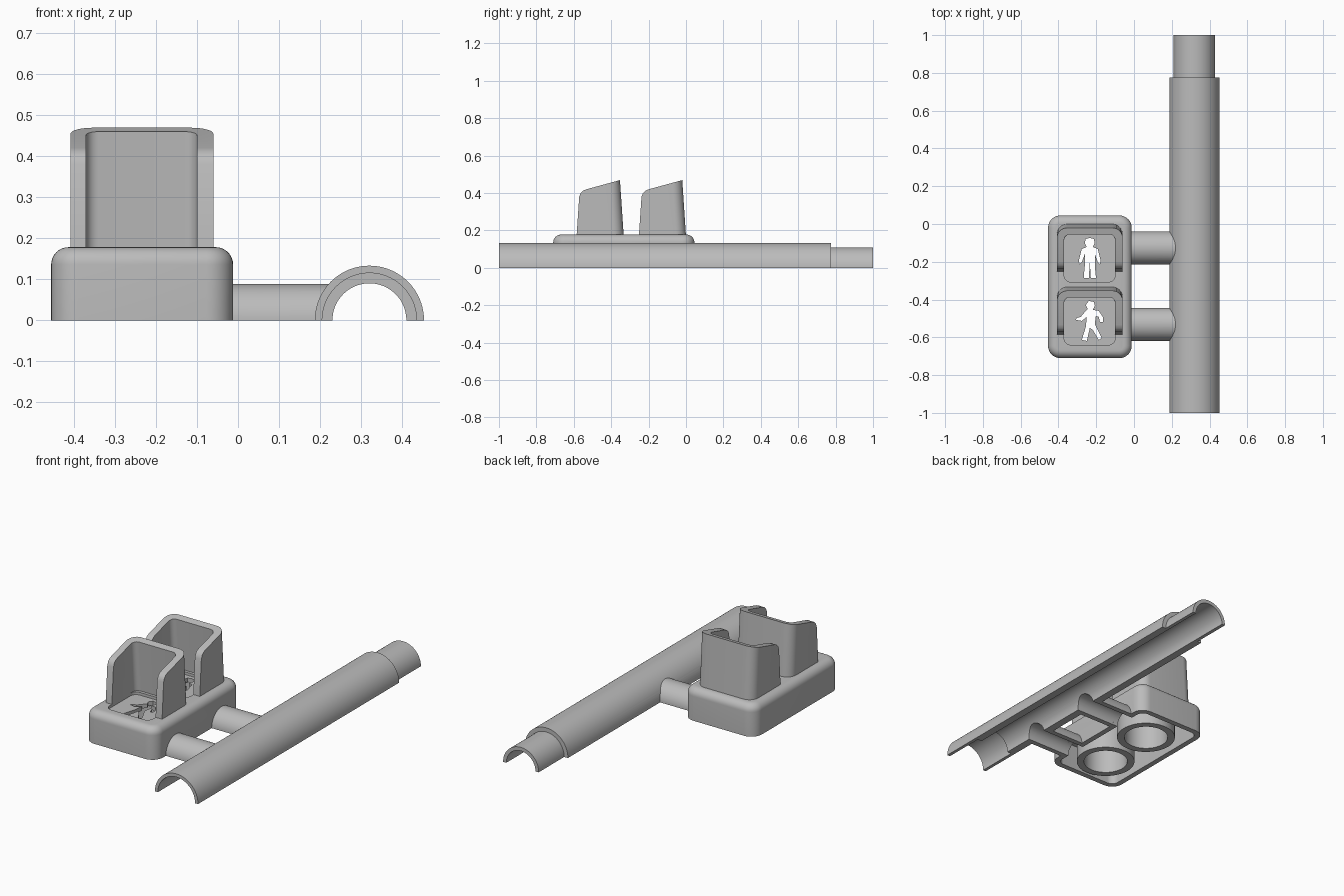
import bpy, bmesh, math
from math import sin, cos, pi

if "Cube" in bpy.data.objects:
    bpy.data.objects.remove(bpy.data.objects["Cube"], do_unlink=True)

grey = bpy.data.materials.new("plain grey")
grey.use_nodes = True
GREY = (0.5, 0.5, 0.5, 1)
grey.diffuse_color = GREY
grey.node_tree.nodes["Principled BSDF"].inputs["Base Color"].default_value = GREY


def finish(name, bm):
    bmesh.ops.recalc_face_normals(bm, faces=bm.faces)
    mesh = bpy.data.meshes.new(name)
    bm.to_mesh(mesh)
    bm.free()
    mesh.materials.append(grey)
    ob = bpy.data.objects.new(name, mesh)
    bpy.context.collection.objects.link(ob)
    return ob


def activate(ob):
    bpy.ops.object.select_all(action='DESELECT')
    ob.select_set(True)
    bpy.context.view_layer.objects.active = ob


def boolean(ob, cutter, operation='DIFFERENCE'):
    activate(ob)
    mod = ob.modifiers.new("cut", 'BOOLEAN')
    mod.operation, mod.solver, mod.object = operation, 'EXACT', cutter
    bpy.ops.object.modifier_apply(modifier=mod.name)
    bpy.data.objects.remove(cutter, do_unlink=True)


def prism(name, outline, low, high, axis='z', bevel=0):
    """Extrude an outline along z, or a (y, z) outline along x."""
    bm = bmesh.new()
    place = (lambda a, b, h: (a, b, h)) if axis == 'z' else (lambda a, b, h: (h, a, b))
    face = bm.faces.new([bm.verts.new(place(a, b, low)) for a, b in outline])
    ext = bmesh.ops.extrude_face_region(bm, geom=[face])["geom"]
    for v in (g for g in ext if isinstance(g, bmesh.types.BMVert)):
        v.co["xyz".index(axis)] = high
    if bevel:
        edges = [e for e in bm.edges if all(v.co.z == v2.co.z and v.co.z > low + 0.001
                                            for v, v2 in [e.verts])]
        bmesh.ops.bevel(bm, geom=edges, offset=bevel, segments=8, profile=0.5, affect='EDGES')
    return finish(name, bm)


def rounded(x0, x1, y0, y1, r, n=8):
    centres = [(x1 - r, y1 - r), (x0 + r, y1 - r), (x0 + r, y0 + r), (x1 - r, y0 + r)]
    return [(cx + r * cos((q + i / n) * pi / 2), cy + r * sin((q + i / n) * pi / 2))
            for q, (cx, cy) in enumerate(centres) for i in range(n + 1)]


def lathe(name, profile, place, sweep=pi, steps=40):
    """Turn a closed (radius, distance) profile round an axis."""
    bm = bmesh.new()
    full = sweep > 6
    rings = []
    for i in range(steps if full else steps + 1):
        a = sweep * i / steps
        rings.append([bm.verts.new(place(r * cos(a), r * sin(a), h)) for r, h in profile])
    n = len(profile)
    for i in range(steps):
        p, q = rings[i], rings[(i + 1) % len(rings)]
        for j in range(n):
            k = (j + 1) % n
            bm.faces.new((p[j], p[k], q[k], q[j]))
    if not full:
        bm.faces.new(rings[0])
        bm.faces.new(rings[-1])
    return finish(name, bm)


def rod(radius, low, high, place):
    """Solid round cutter."""
    bm = bmesh.new()
    ends = [[bm.verts.new(place(radius * cos(i * pi / 24), radius * sin(i * pi / 24), h))
             for i in range(48)] for h in (low, high)]
    for e in ends:
        bm.faces.new(e)
    for i in range(48):
        k = (i + 1) % 48
        bm.faces.new((ends[0][i], ends[0][k], ends[1][k], ends[1][i]))
    return finish("cutter", bm)


POLE_X, BOX_X = 0.32, -0.234
ARMS = {"upper": -0.127, "lower": -0.532}
LAMPS = {"upper": -0.18, "lower": -0.513}
BOX_TOP = 0.178


def along_pole(a, b, h):
    return (POLE_X + a, h, b)


def along_arm(y):
    return lambda a, b, h: (h, y + a, b)


# Half-round pole with a socket at the front and a spigot at the back
pole = lathe("pole", [(0.133, -1), (0.133, 0.775), (0.11, 0.775), (0.11, 1),
                      (0.09, 1), (0.09, -0.77), (0.115, -0.77), (0.115, -1)], along_pole)

# Housing: rounded box, hollow from below
housing = prism("housing", rounded(-0.455, -0.012, -0.71, 0.045, 0.065), 0, BOX_TOP, bevel=0.042)
boolean(housing, prism("cutter", rounded(-0.425, -0.042, -0.68, 0.015, 0.04), -0.1, 0.14))

# Hollow arms joining the housing to the pole
parts = [pole, housing]
for side, y in ARMS.items():
    arm = lathe(side + "_arm", [(0.088, -0.03), (0.088, 0.3), (0.06, 0.3), (0.06, -0.03)],
                along_arm(y))
    boolean(arm, rod(0.1, -2, 2, along_pole))
    boolean(pole, rod(0.06, 0.1, 0.3, along_arm(y)))
    boolean(housing, rod(0.06, -0.06, 0.1, along_arm(y)))
    parts.append(arm)

# Pedestrian outlines, in steps of 0.0053
half = [(0, 20), (4, 19), (5, 15), (3, 11), (8, 9), (11, -3), (10, -6), (8, -4),
        (5, 4), (5, -8), (6, -18), (6, -20), (1, -20), (0, -4)]
standing = half + [(-x, y) for x, y in half[-2:0:-1]]
walking = [(-4, 16), (-1, 20), (4, 19), (5, 15), (3, 11), (9, 10), (13, 4), (13, -1),
           (10, -1), (9, 4), (6, 5), (5, -3), (8, -9), (12, -17), (9, -19), (3, -9),
           (0, -7), (-3, -20), (-8, -19), (-4, -6), (-3, 4), (-8, 0), (-14, 1),
           (-13, 3), (-9, 4), (-4, 10), (-2, 12)]

for (side, y), figure in zip(LAMPS.items(), (standing, walking)):
    # Recessed window with a pedestrian cut right through
    boolean(housing, prism("cutter", rounded(-0.37, -0.1, y - 0.127, y + 0.127, 0.035),
                           BOX_TOP - 0.015, 0.3))
    boolean(housing, prism("cutter", [(BOX_X + a * 0.0053, y + b * 0.0053) for a, b in figure],
                           0.1, 0.3))

    # Lamp tube inside the housing
    parts.append(lathe(side + "_lamp_tube", [(0.153, 0), (0.153, 0.15), (0.115, 0.15), (0.115, 0)],
                       lambda a, b, h, y=y: (BOX_X + a, y + b, h), 2 * pi, 56))

    # Hood: side profile with a rounded front corner, trimmed to a U-shaped wall
    back = y + 0.18
    hood = prism(side + "_hood",
                 [(back, 0.17), (back - 0.02, 0.469), (back - 0.2, 0.42), (back - 0.218, 0.412),
                  (back - 0.23, 0.4), (back - 0.238, 0.38), (back - 0.252, 0.17)],
                 -0.45, 0, 'x')
    wall = prism("cutter", rounded(-0.408, -0.06, back - 0.6, back, 0.055), 0.1, 0.6)
    hollow = prism("cutter", rounded(-0.37, -0.1, back - 0.7, back - 0.036, 0.03), 0, 0.7)
    for cutter in (wall, hollow):
        for v in cutter.data.vertices:
            v.co.y -= 0.067 * (v.co.z - 0.17)
    boolean(hood, wall, 'INTERSECT')
    boolean(hood, hollow)
    parts.append(hood)

for ob in parts:
    activate(ob)
    bpy.ops.object.shade_smooth_by_angle(angle=math.radians(32))
